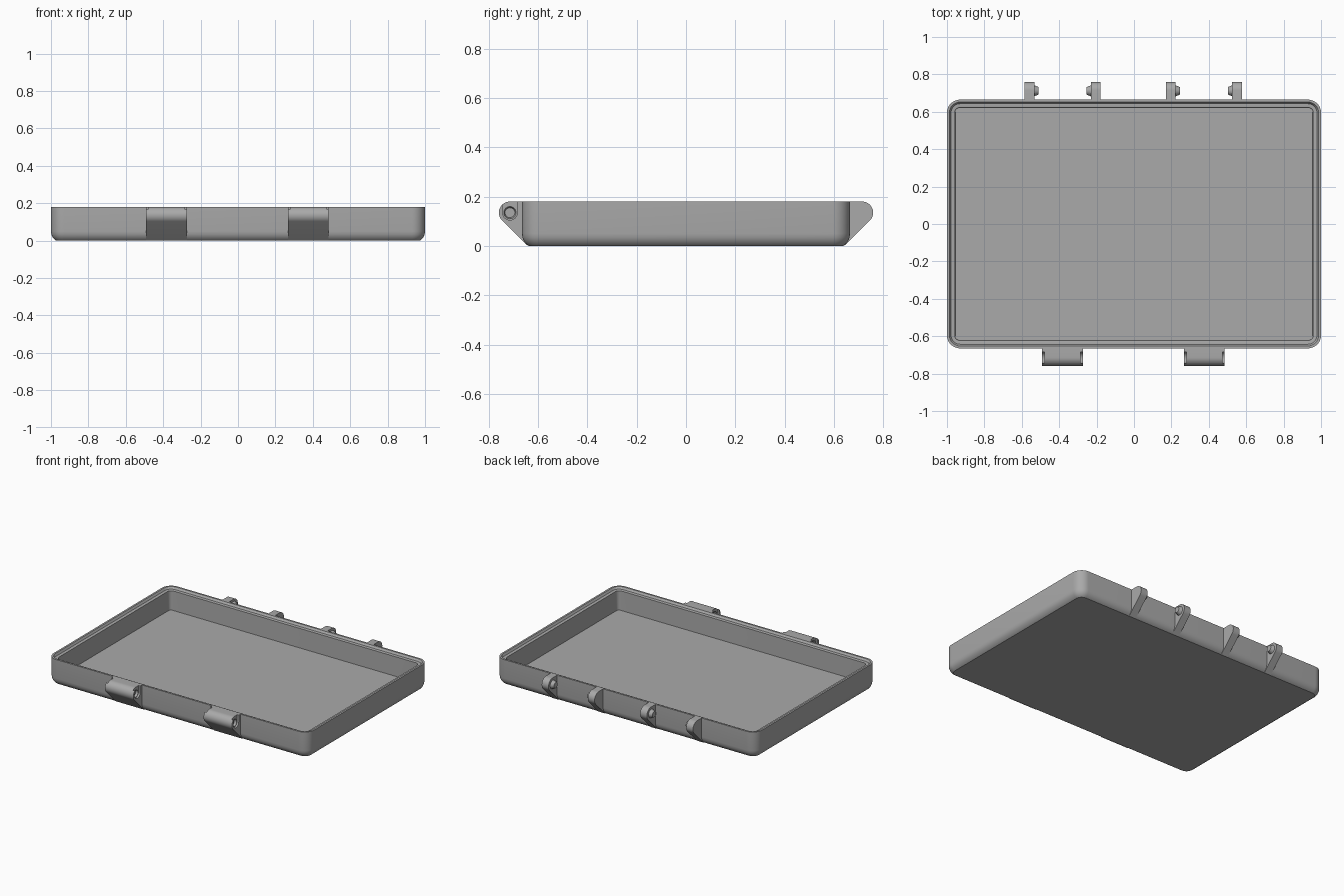
import bpy, bmesh
from math import sin, cos, pi, radians
from mathutils import Matrix, Vector

cube = bpy.data.objects.get("Cube")
if cube:
    bpy.data.objects.remove(cube)

HALF_X, HALF_Y, TOP = 1.0, 0.665, 0.18
PIVOT_Y, PIVOT_Z, LUG_R = 0.714, 0.135, 0.045

grey = bpy.data.materials.new("plain grey")
grey.use_nodes = True
COLOUR = (0.4, 0.4, 0.4, 1)
grey.diffuse_color = COLOUR
grey.node_tree.nodes["Principled BSDF"].inputs["Base Color"].default_value = COLOUR


def finish(bm, name):
    bmesh.ops.recalc_face_normals(bm, faces=bm.faces)
    mesh = bpy.data.meshes.new(name)
    bm.to_mesh(mesh)
    bm.free()
    mesh.materials.append(grey)
    obj = bpy.data.objects.new(name, mesh)
    bpy.context.collection.objects.link(obj)
    return obj


def smooth(obj):
    bpy.ops.object.select_all(action='DESELECT')
    obj.select_set(True)
    bpy.context.view_layer.objects.active = obj
    bpy.ops.object.shade_smooth_by_angle(angle=radians(30))


def rounded_ring(bm, inset, z, radius, steps=8):
    """Rounded rectangle of vertices, inset from the outer wall."""
    ring = []
    for i, (sx, sy) in enumerate([(1, 1), (-1, 1), (-1, -1), (1, -1)]):
        for k in range(steps + 1):
            a = (i + k / steps) * pi / 2
            ring.append(bm.verts.new((sx * (HALF_X - inset - radius) + radius * cos(a),
                                      sy * (HALF_Y - inset - radius) + radius * sin(a), z)))
    return ring


def prism(bm, outline, x0, x1):
    """Extrude a (y, z) outline along x."""
    face = bm.faces.new([bm.verts.new((x0, y, z)) for y, z in outline])
    new = bmesh.ops.extrude_face_region(bm, geom=[face])["geom"]
    bmesh.ops.translate(bm, vec=(x1 - x0, 0, 0),
                        verts=[v for v in new if isinstance(v, bmesh.types.BMVert)])


def cone(bm, x0, x1, y, r0, r1):
    """Tapered round peg along x, from radius r0 at x0 to r1 at x1."""
    turn = Matrix.Rotation(pi / 2 if x1 > x0 else -pi / 2, 4, 'Y')
    place = Matrix.Translation(Vector(((x0 + x1) / 2, y, PIVOT_Z)))
    bmesh.ops.create_cone(bm, cap_ends=True, segments=32, radius1=r0, radius2=r1,
                          depth=abs(x1 - x0), matrix=place @ turn)


def lug_outline(side):
    """Flat top, round nose and 45 degree underside, rooted in the wall."""
    pts = [(0.655, TOP), (0.645, 0.04), (0.643, 0.001)]
    for k in range(17):
        a = -pi / 4 + k / 16 * pi * 3 / 4
        pts.append((PIVOT_Y + LUG_R * cos(a), PIVOT_Z + LUG_R * sin(a)))
    return [(side * y, z) for y, z in pts]


# Tray: rounded outer shell, stepped rim, inner wall and floor (inset, z, corner radius)
sections = [(0.028, 0, 0.042), (0.018, 0.007, 0.052), (0.008, 0.02, 0.062),
            (0.002, 0.034, 0.068), (0, 0.05, 0.07), (0, TOP, 0.07),
            (0.013, TOP, 0.057), (0.022, 0.166, 0.048), (0.03, 0.166, 0.04),
            (0.042, 0.164, 0.028), (0.045, 0.03, 0.02)]
bm = bmesh.new()
rings = [rounded_ring(bm, *s) for s in sections]
for low, high in zip(rings, rings[1:]):
    for i in range(len(low)):
        j = (i + 1) % len(low)
        bm.faces.new((low[i], low[j], high[j], high[i]))
bm.faces.new(rings[0])
bm.faces.new(rings[-1])
smooth(finish(bm, "tray"))

# Hinge lugs at the back, in pairs with tapered pins facing each other
for name, centre in (("right", -0.382), ("left", 0.374)):
    for label, s in (("outer", -1), ("inner", 1)):
        bm = bmesh.new()
        prism(bm, lug_outline(1), centre + s * 0.203, centre + s * 0.151)
        cone(bm, centre + s * 0.153, centre + s * 0.128, PIVOT_Y - 0.002, 0.03, 0.02)
        smooth(finish(bm, f"{name}_hinge_lug_{label}"))

# Latch mounts at the front, with a slot and a tapered socket in each end
for name, centre in (("right", -0.382), ("left", 0.376)):
    bm = bmesh.new()
    prism(bm, lug_outline(-1), centre - 0.109, centre + 0.109)
    mount = finish(bm, f"{name}_latch_mount")
    for s in (-1, 1):
        end = centre + s * 0.109
        slot = [(-PIVOT_Y + 0.03 * cos(pi + pi * k / 12),
                 PIVOT_Z + 0.03 * sin(pi + pi * k / 12)) for k in range(13)]
        slot += [(-PIVOT_Y + 0.03, 0.25), (-PIVOT_Y - 0.03, 0.25)]
        cutters = []
        bm = bmesh.new()
        prism(bm, slot, end + s * 0.02, end - s * 0.013)
        cutters.append(finish(bm, "slot_cutter"))
        bm = bmesh.new()
        cone(bm, end, end - s * 0.028, -PIVOT_Y, 0.029, 0.02)
        cutters.append(finish(bm, "socket_cutter"))
        for cutter in cutters:
            cutter.hide_render = True
            bpy.context.view_layer.objects.active = mount
            mod = mount.modifiers.new("cut", 'BOOLEAN')
            mod.operation, mod.solver, mod.object = 'DIFFERENCE', 'EXACT', cutter
            bpy.ops.object.modifier_apply(modifier=mod.name)
            bpy.data.objects.remove(cutter)
    smooth(mount)
